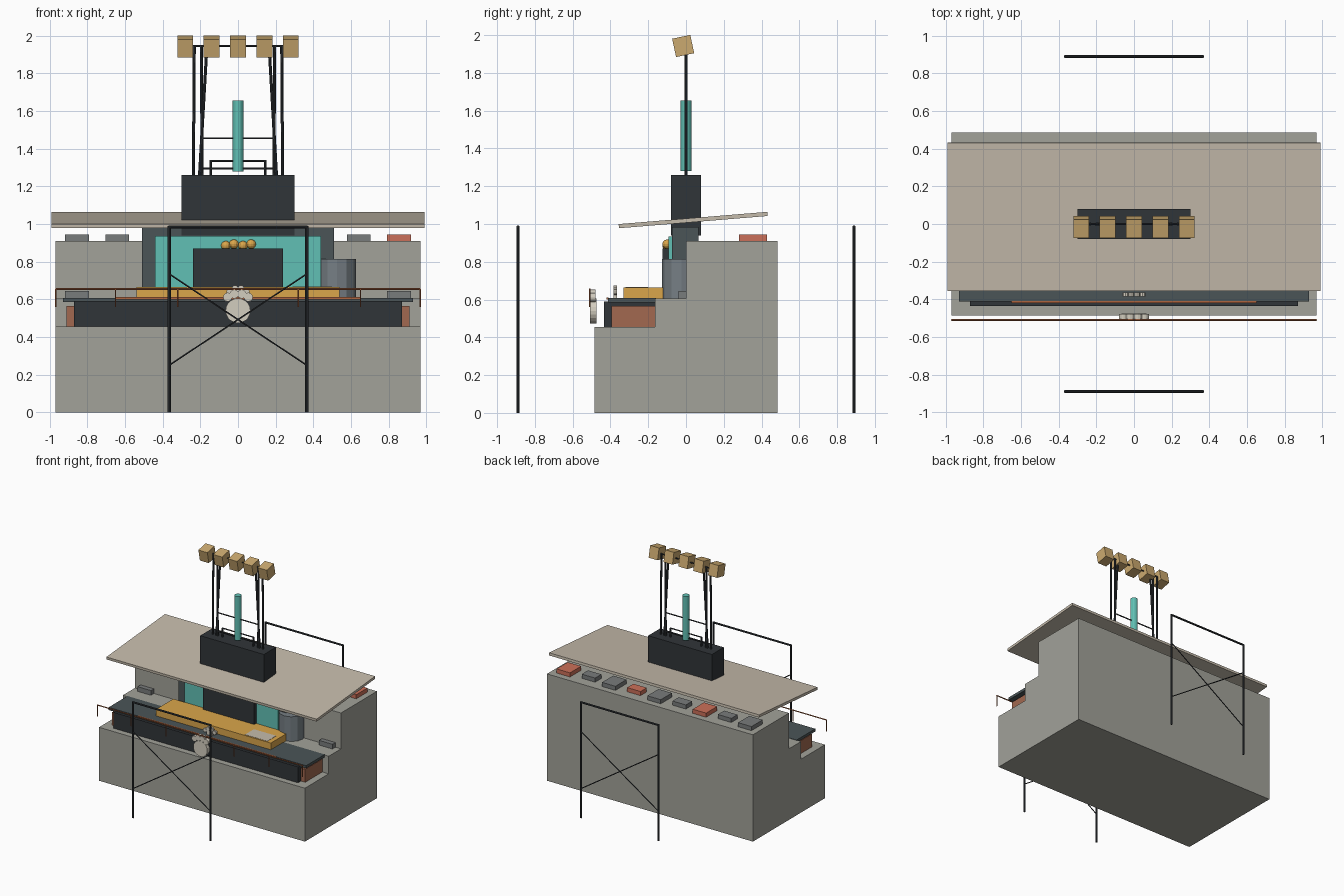
import bpy, bmesh
from math import radians
from mathutils import Vector

if "Cube" in bpy.data.objects:
    bpy.data.objects.remove(bpy.data.objects["Cube"])


def mat(name, r, g, b):
    m = bpy.data.materials.new(name)
    m.diffuse_color = (r, g, b, 1)
    m.use_nodes = True
    m.node_tree.nodes["Principled BSDF"].inputs["Base Color"].default_value = m.diffuse_color
    return m


STONE = mat("stone", .36, .36, .32)
ROOF = mat("roof_tan", .56, .50, .41)
DARK = mat("charcoal", .03, .035, .04)
SLATE = mat("slate", .07, .09, .095)
TEAL = mat("teal", .12, .53, .46)
AMBER = mat("amber", .70, .38, .07)
WOOD = mat("light_wood", .60, .40, .16)
BROWN = mat("brown", .36, .14, .08)
RED = mat("red", .60, .16, .10)
COPPER = mat("copper", .42, .13, .05)
STEEL = mat("steel", .18, .21, .23)
GREY = mat("vent_grey", .19, .20, .20)
CREAM = mat("cream", .65, .61, .52)


def finish(name, bm, m):
    me = bpy.data.meshes.new(name)
    bmesh.ops.recalc_face_normals(bm, faces=bm.faces)
    bm.to_mesh(me)
    bm.free()
    o = bpy.data.objects.new(name, me)
    me.materials.append(m)
    bpy.context.collection.objects.link(o)
    return o


def box(name, x0, x1, y0, y1, z0, z1, m, tilt=0):
    bm = bmesh.new()
    bmesh.ops.create_cube(bm, size=1)
    bmesh.ops.scale(bm, vec=(x1 - x0, y1 - y0, z1 - z0), verts=bm.verts)
    o = finish(name, bm, m)
    o.location = ((x0 + x1) / 2, (y0 + y1) / 2, (z0 + z1) / 2)
    o.rotation_euler.x = radians(tilt)
    return o


def rod(name, a, b, r, m, sides=8):
    a, b = Vector(a), Vector(b)
    bm = bmesh.new()
    bmesh.ops.create_cone(bm, cap_ends=True, segments=sides, radius1=r, radius2=r,
                          depth=(b - a).length)
    o = finish(name, bm, m)
    o.location = (a + b) / 2
    o.rotation_euler = (b - a).to_track_quat('Z', 'Y').to_euler()
    return o


# Stepped body, side profile extruded along x
profile = [(-.485, 0), (.485, 0), (.485, .91), (0, .91), (0, .605),
           (-.165, .605), (-.165, .455), (-.485, .455)]
bm = bmesh.new()
face = bm.faces.new([bm.verts.new((-.97, y, z)) for y, z in profile])
ext = bmesh.ops.extrude_face_region(bm, geom=[face])
bmesh.ops.translate(bm, vec=(1.94, 0, 0),
                    verts=[v for v in ext["geom"] if isinstance(v, bmesh.types.BMVert)])
finish("stepped_body", bm, STONE)

# Tilted roof and chimney block
box("roof", -.99, .99, -.357, .433, 1.01, 1.032, ROOF, tilt=4.7)
box("chimney_block", -.30, .30, -.08, .08, .94, 1.26, DARK)

# Counter with end panels and worktop
box("counter_front", -.87, .87, -.435, -.165, .455, .59, DARK)
box("counter_ends", -.91, .91, -.395, -.165, .455, .565, BROWN)
box("worktop", -.93, .93, -.412, -.16, .585, .608, SLATE)
box("worktop_strip", -.65, .65, -.42, -.41, .60, .612, COPPER)

# Back wall opening, screen, panel and tray
box("screen_frame", -.51, .51, -.075, .065, .60, .985, SLATE)
box("screen", -.44, .44, -.092, -.07, .62, .935, TEAL)
box("dark_panel", -.24, .24, -.125, -.09, .64, .87, DARK)
box("tray", -.54, .54, -.33, -.10, .605, .665, AMBER)
box("tray_pad", .29, .50, -.32, -.20, .66, .667, ROOF)
for x, z in ((-.065, .885), (-.022, .893), (.026, .885), (.07, .893)):
    bm = bmesh.new()
    bmesh.ops.create_uvsphere(bm, u_segments=12, v_segments=8, radius=.025)
    o = finish("amber_ball", bm, AMBER)
    o.location = (x, -.10, z)
rod("drum", (.525, -.025, .605), (.525, -.025, .815), .102, STEEL, 12)

# Vents on the front step and along the rear top
for s in (-1, 1):
    box("step_vent", s * .855 - .063, s * .855 + .063, -.04, .0, .60, .645, GREY)
for i in range(9):
    x, d = -.855 + i * .21375, (.075 if i % 2 == 0 else .042)
    box("top_vent", x - .063, x + .063, .355 - d, .355 + d, .90, .945,
        RED if i in (2, 5, 8) else GREY)

# Front copper rail with short drop posts
rod("front_rail", (-.97, -.51, .655), (.97, -.51, .655), .005, COPPER, 6)
for x in (-.967, -.65, -.32, .32, .65, .967):
    rod("rail_post", (x, -.51, .56), (x, -.51, .655), .004, COPPER, 6)

# Round emblem with small pads, and row of small knobs behind it
rod("emblem_disc", (0, -.508, .54), (0, -.475, .54), .066, CREAM, 20)
for x, z in ((-.055, .612), (-.02, .628), (.02, .628), (.055, .612)):
    rod("emblem_pad", (x, -.512, z), (x, -.478, z), .024, CREAM, 12)
for x, z in ((-.045, .64), (-.016, .658), (.016, .658), (.045, .64)):
    rod("counter_knob", (x, -.385, z), (x, -.365, z), .017, CREAM, 10)
box("knob_base", -.025, .025, -.385, -.365, .60, .65, CREAM)

# Mast frame above the chimney
for s in (-1, 1):
    rod("outer_mast", (s * .237, 0, 1.25), (s * .232, 0, 1.945), .008, DARK)
    rod("inner_mast", (s * .205, 0, 1.25), (s * .165, 0, 1.945), .008, DARK)
    rod("cross_mast", (s * .19, 0, 1.25), (s * .195, 0, 1.945), .008, DARK)
    rod("low_post", (s * .145, 0, 1.25), (s * .145, 0, 1.335), .007, DARK)
for hw, z in ((.25, 1.945), (.19, 1.455), (.20, 1.295), (.15, 1.335)):
    rod("mast_crossbar", (-hw, 0, z), (hw, 0, z), .005, DARK)
rod("teal_tube", (0, 0, 1.28), (0, 0, 1.655), .028, TEAL, 12)
for i in range(5):
    x = -.28 + i * .14
    box("lamp_box", x - .042, x + .042, -.064, .034, 1.893, 1.992, WOOD, tilt=12)

# Braced frames standing in front and behind
for y in (-.89, .89):
    for s in (-1, 1):
        rod("frame_post", (s * .365, y, 0), (s * .365, y, .99), .008, DARK)
        rod("frame_brace", (-s * .365, y, .735), (s * .365, y, .25), .004, DARK, 6)
    rod("frame_top", (-.37, y, .985), (.37, y, .985), .008, DARK)
